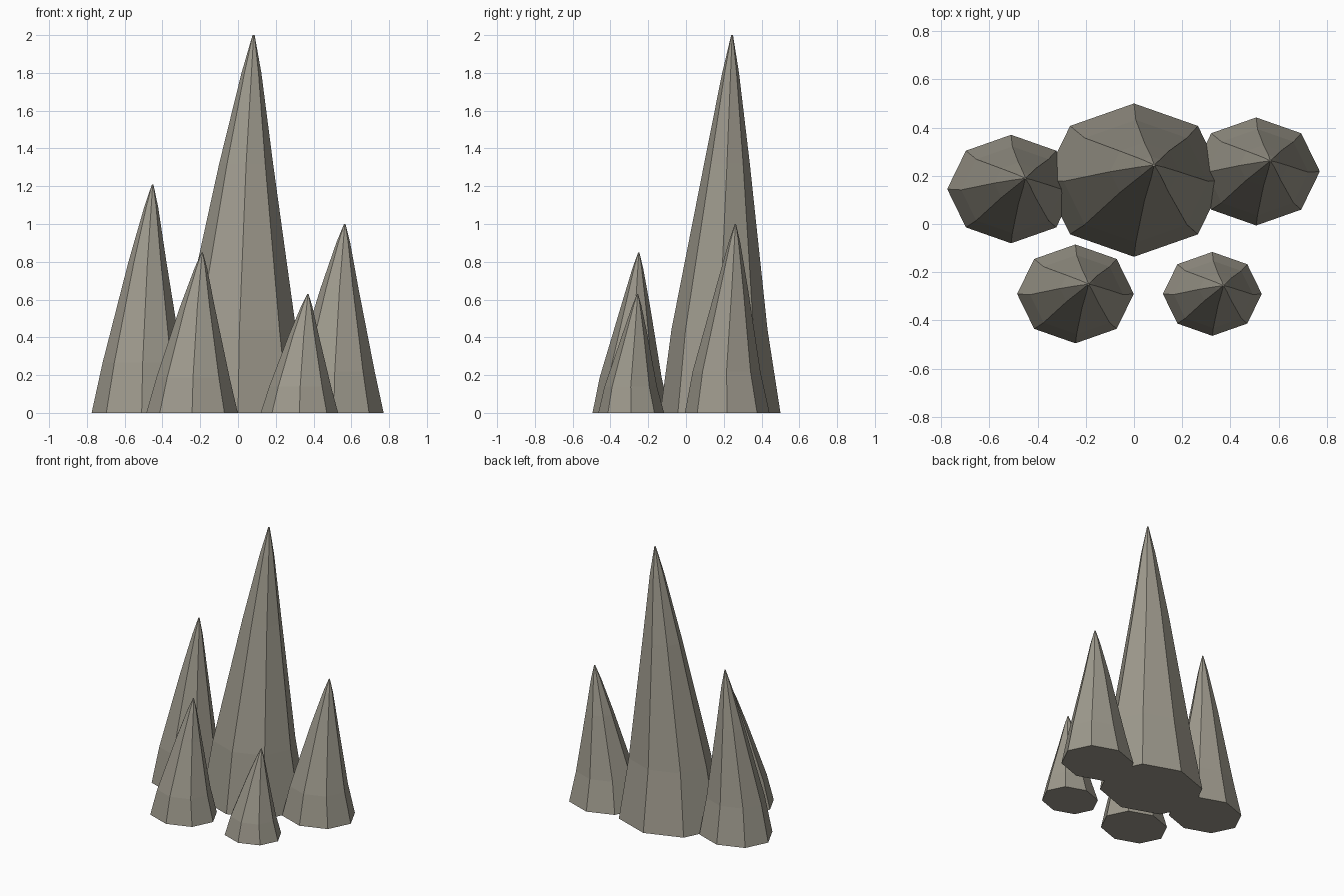
import bpy, bmesh, math

if "Cube" in bpy.data.objects:
    bpy.data.objects.remove(bpy.data.objects["Cube"])

stone = bpy.data.materials.new("warm grey stone")
stone.diffuse_color = (0.34, 0.32, 0.265, 1)
stone.use_nodes = True
stone.node_tree.nodes["Principled BSDF"].inputs["Base Color"].default_value = stone.diffuse_color

# Shared spike profile: height fraction, radius factor, lean x, lean y (in radii)
RINGS = [(0.0, 1.0, 0.0, 0.0),
         (0.22, 0.80, 0.02, -0.015),
         (0.66, 0.38, 0.115, 0.11),
         (0.90, 0.14, 0.19, 0.17),
         (1.0, 0.015, 0.22, 0.195)]
SIDES = 8


def spike(name, x, y, rx, ry, height):
    """Eight-sided leaning rock spike with an elliptical base."""
    bm = bmesh.new()
    rings = []
    for h, r, lx, ly in RINGS:
        rings.append([bm.verts.new((rx * (lx + r * math.cos(math.tau * i / SIDES)),
                                    ry * (ly + r * math.sin(math.tau * i / SIDES)),
                                    h * height)) for i in range(SIDES)])
    for low, high in zip(rings, rings[1:]):
        for i in range(SIDES):
            j = (i + 1) % SIDES
            bm.faces.new((low[i], low[j], high[j], high[i]))
    bm.faces.new(rings[0][::-1])
    bm.faces.new(rings[-1])
    mesh = bpy.data.meshes.new(name)
    bm.to_mesh(mesh)
    bm.free()
    mesh.materials.append(stone)
    obj = bpy.data.objects.new(name, mesh)
    obj.location = (x, y, 0)
    bpy.context.collection.objects.link(obj)


spike("main_spike", 0.0, 0.182, 0.375, 0.318, 2.0)
spike("left_spike", -0.51, 0.145, 0.265, 0.225, 1.21)
spike("right_spike", 0.507, 0.218, 0.264, 0.224, 1.0)
spike("front_left_spike", -0.243, -0.29, 0.242, 0.205, 0.85)
spike("front_right_spike", 0.325, -0.29, 0.205, 0.174, 0.63)
